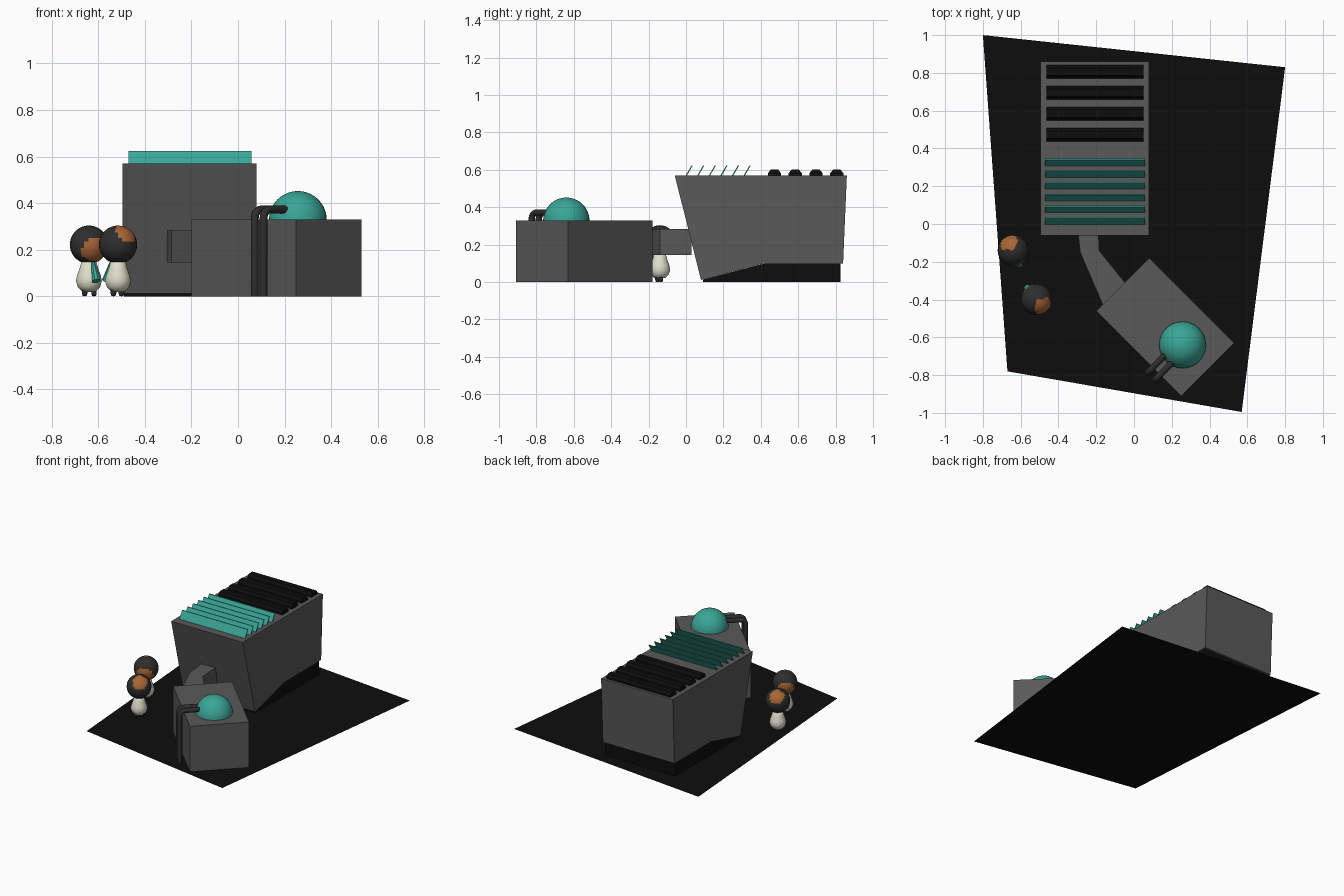
import bpy, bmesh, math
from mathutils import Vector, Matrix

if "Cube" in bpy.data.objects:
    bpy.data.objects.remove(bpy.data.objects["Cube"])


def material(name, rgb):
    m = bpy.data.materials.new(name)
    m.diffuse_color = (*rgb, 1)
    m.use_nodes = True
    m.node_tree.nodes["Principled BSDF"].inputs["Base Color"].default_value = m.diffuse_color
    return m


BLACK = material("black", (0.004, 0.004, 0.004))
GREY = material("concrete grey", (0.1, 0.1, 0.1))
TEAL = material("teal", (0.042, 0.38, 0.31))
CHARCOAL = material("charcoal", (0.027, 0.027, 0.027))
BROWN = material("skin brown", (0.40, 0.13, 0.035))
CREAM = material("cream", (0.75, 0.73, 0.60))


def finish(name, bm, mats, smooth=False):
    bmesh.ops.recalc_face_normals(bm, faces=bm.faces)
    me = bpy.data.meshes.new(name)
    bm.to_mesh(me)
    bm.free()
    for m in mats:
        me.materials.append(m)
    for p in me.polygons:
        p.use_smooth = smooth
    ob = bpy.data.objects.new(name, me)
    bpy.context.collection.objects.link(ob)
    return ob


def extrude(name, points, offset, mat):
    """Extrude a closed 3D outline along an offset."""
    bm = bmesh.new()
    face = bm.faces.new([bm.verts.new(p) for p in points])
    res = bmesh.ops.extrude_face_region(bm, geom=[face], use_keep_orig=True)
    verts = [g for g in res["geom"] if isinstance(g, bmesh.types.BMVert)]
    bmesh.ops.translate(bm, verts=verts, vec=offset)
    return finish(name, bm, [mat])


def side_profile(name, yz, x0, x1, mat):
    return extrude(name, [(x0, y, z) for y, z in yz], (x1 - x0, 0, 0), mat)


def plan(name, xy, z0, z1, mat):
    return extrude(name, [(x, y, z0) for x, y in xy], (0, 0, z1 - z0), mat)


def lathe(name, profile, mat, matrix, steps=20):
    """Turn a radius/height profile around z."""
    bm = bmesh.new()
    vs = [bm.verts.new((r, 0, z)) for r, z in profile]
    es = [bm.edges.new(p) for p in zip(vs, vs[1:])]
    bmesh.ops.spin(bm, geom=vs + es, cent=(0, 0, 0), axis=(0, 0, 1),
                   angle=math.tau, steps=steps)
    bmesh.ops.remove_doubles(bm, verts=bm.verts, dist=0.0005)
    bm.transform(matrix)
    return finish(name, bm, [mat], True)


# Ground sheet
bm = bmesh.new()
bm.faces.new([bm.verts.new((x, y, 0)) for x, y in
              [(-0.80, 1.0), (-0.67, -0.78), (0.57, -0.995), (0.80, 0.83)]])
finish("ground_sheet", bm, [BLACK])

# Main building with leaning front and a dark plinth
side_profile("main_hall", [(-0.06, 0.57), (0.86, 0.57), (0.84, 0.10),
                           (0.42, 0.10), (0.08, 0.012)], -0.495, 0.08, GREY)
side_profile("plinth", [(0.09, 0.0), (0.09, 0.014), (0.42, 0.099),
                        (0.825, 0.099), (0.825, 0.0)], -0.49, 0.075, BLACK)

# Tilted roof slats
for i in range(6):
    y = i * 0.062
    side_profile("roof_slat", [(y - 0.003, 0.568), (y + 0.004, 0.568),
                               (y + 0.036, 0.623), (y + 0.029, 0.623)],
                 -0.47, 0.058, TEAL)

# Faceted roof ridges
for i in range(4):
    y = 0.473 + i * 0.111
    side_profile("roof_ridge", [(y - 0.035, 0.565), (y - 0.035, 0.582),
                                (y - 0.02, 0.601), (y + 0.02, 0.601),
                                (y + 0.035, 0.582), (y + 0.035, 0.565)],
                 -0.463, 0.05, BLACK)

# Annex turned by 45 degrees, and the bent corridor that joins it
plan("annex", [(0.08, -0.18), (0.53, -0.63), (0.25, -0.91), (-0.20, -0.46)],
     0, 0.33, GREY)
plan("corridor", [(-0.305, 0.03), (-0.285, -0.15), (-0.16, -0.44),
                  (-0.04, -0.32), (-0.185, -0.14), (-0.19, 0.03)],
     0.145, 0.285, GREY)

# Roof dome
dome = [(0.124 * math.cos(a), 0.124 * math.sin(a))
        for a in [math.pi / 2 * i / 10 for i in range(11)]]
lathe("dome", dome, TEAL, Matrix.Translation((0.257, -0.64, 0.328)), 32)

# Twin pipes that run from the dome down the outer wall
for (x, y), run in (((0.072, -0.787), 0.12), ((0.11, -0.825), 0.10)):
    r, top = 0.035, 0.372
    path = [(0, 0), (0, top - r)]
    for k in range(1, 6):
        a = math.pi / 2 * k / 5
        path.append((r * (1 - math.cos(a)), top - r + r * math.sin(a)))
    path.append((run * math.sqrt(2), top))
    cu = bpy.data.curves.new("pipe", "CURVE")
    cu.dimensions = "3D"
    cu.bevel_depth = 0.017
    cu.bevel_resolution = 2
    cu.use_fill_caps = True
    sp = cu.splines.new("POLY")
    sp.points.add(len(path) - 1)
    for p, (d, z) in zip(sp.points, path):
        p.co = (x + d * 0.7071, y + d * 0.7071, z, 1)
    cu.materials.append(CHARCOAL)
    bpy.context.collection.objects.link(bpy.data.objects.new("pipe", cu))


def person(x, y, facing):
    """A small figure, modelled facing -y and turned to its direction."""
    turn = math.atan2(facing[1], facing[0]) + math.pi / 2
    place = Matrix.Translation((x, y, 0)) @ Matrix.Rotation(turn, 4, "Z")

    # Pear-shaped robe
    lathe("robe", [(0, 0.018), (0.03, 0.022), (0.048, 0.04), (0.056, 0.065),
                   (0.051, 0.09), (0.04, 0.12), (0.032, 0.15), (0, 0.17)],
          CREAM, place)
    # Feet
    for s in (-1, 1):
        lathe("foot", [(0, 0), (0.009, 0.002), (0.012, 0.012), (0.012, 0.035),
                       (0, 0.036)], CHARCOAL,
              place @ Matrix.Translation((s * 0.022, -0.004, 0)), 10)
    # Flared front piece
    bm = bmesh.new()
    bmesh.ops.create_cone(bm, cap_ends=True, segments=8, radius1=0.02,
                          radius2=0.009, depth=0.085)
    bm.transform(place @ Matrix.Translation((0, -0.062, 0.105))
                 @ Matrix.Rotation(math.radians(-24), 4, "X"))
    finish("front_piece", bm, [TEAL])
    # Head: hair with a bare face and crown patch
    bm = bmesh.new()
    bmesh.ops.create_uvsphere(bm, u_segments=28, v_segments=18, radius=0.082)
    face_dir = Vector((0, -0.95, -0.3)).normalized()
    crown_dir = Vector((0, 0.68, 0.73)).normalized()
    for f in bm.faces:
        n = f.calc_center_median().normalized()
        wob = 0.04 * math.sin(9 * n.x + 5 * n.z)
        if n.dot(face_dir) > 0.74 + wob or n.dot(crown_dir) > 0.80 + wob:
            f.material_index = 1
    bm.transform(place @ Matrix.Translation((0, 0, 0.222)))
    finish("head", bm, [CHARCOAL, BROWN], True)


person(-0.64, -0.14, (0.4, -0.9))
person(-0.515, -0.40, (-0.6, 0.75))
